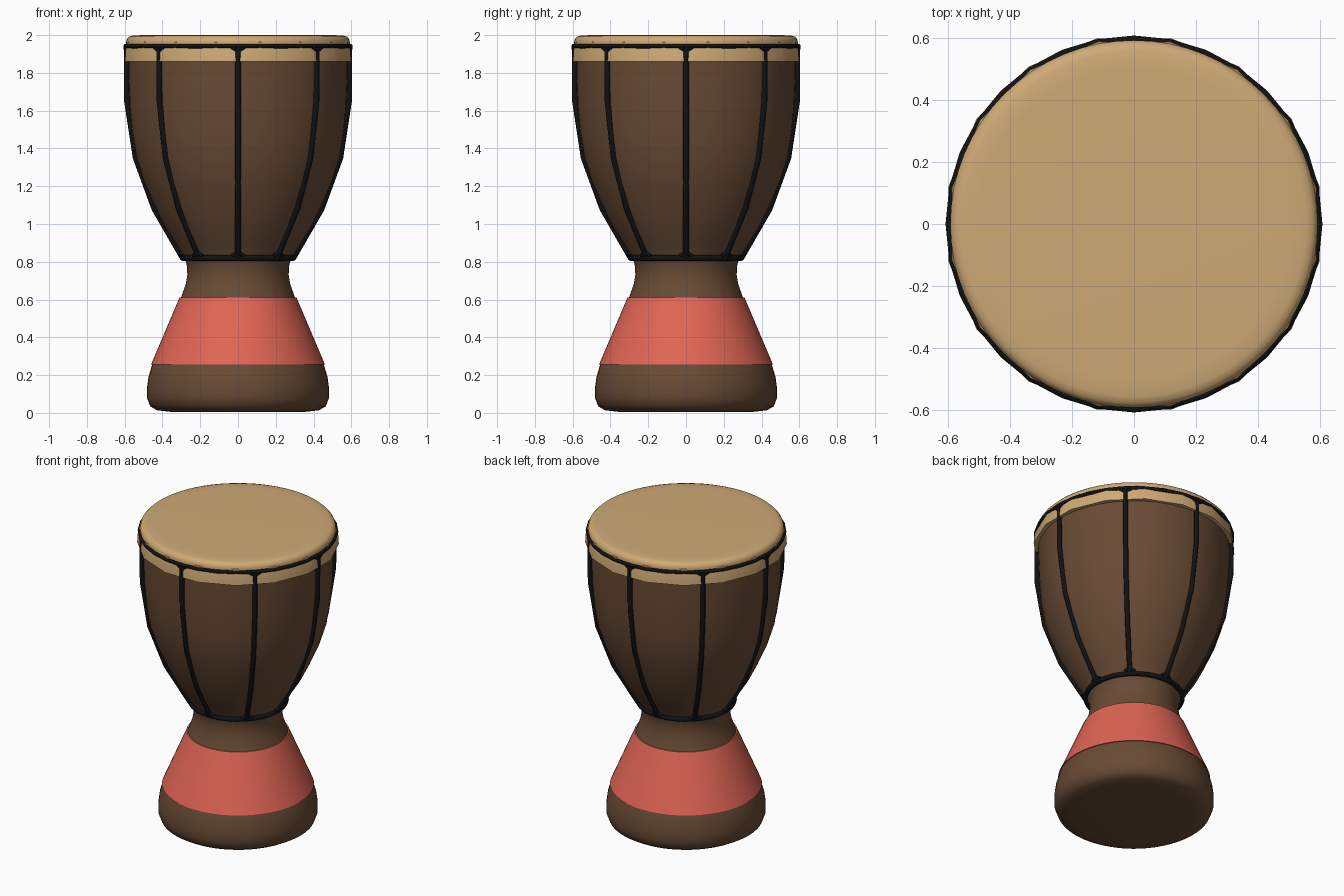
import bpy, bmesh, math
from mathutils import Vector

if "Cube" in bpy.data.objects:
    bpy.data.objects.remove(bpy.data.objects["Cube"])


def material(name, rgb):
    m = bpy.data.materials.new(name)
    m.diffuse_color = (*rgb, 1)
    m.use_nodes = True
    m.node_tree.nodes["Principled BSDF"].inputs["Base Color"].default_value = m.diffuse_color
    return m


wood = material("wood", (0.14, 0.07, 0.035))
hide = material("hide", (0.62, 0.40, 0.18))
red = material("red_paint", (0.75, 0.13, 0.09))
black = material("black_cord", (0.006, 0.006, 0.006))


def lathe(name, profile, sides, mat, offset=0.0, loop=False, smooth=40):
    """Spin an (r, z) profile round z; points on the axis become poles."""
    bm = bmesh.new()
    rings = []
    for r, z in profile:
        n = 1 if r == 0 else sides
        angles = [offset + math.tau * i / sides for i in range(n)]
        rings.append([bm.verts.new((r * math.cos(a), r * math.sin(a), z)) for a in angles])
    pairs = list(zip(rings, rings[1:])) + ([(rings[-1], rings[0])] if loop else [])
    for a, b in pairs:
        for i in range(sides):
            j = (i + 1) % sides
            quad = [a[i % len(a)], a[j % len(a)], b[j % len(b)], b[i % len(b)]]
            bm.faces.new(list(dict.fromkeys(quad)))
    bmesh.ops.recalc_face_normals(bm, faces=bm.faces)
    mesh = bpy.data.meshes.new(name)
    bm.to_mesh(mesh)
    bm.free()
    mesh.materials.append(mat)
    mesh.shade_smooth()
    mesh.set_sharp_from_angle(angle=math.radians(smooth))
    ob = bpy.data.objects.new(name, mesh)
    bpy.context.collection.objects.link(ob)
    return ob


def cord(name, points, radius, cyclic=False):
    """Round cord along a polyline."""
    cu = bpy.data.curves.new(name, 'CURVE')
    cu.dimensions = '3D'
    cu.bevel_depth = radius
    cu.bevel_resolution = 2
    cu.use_fill_caps = True
    sp = cu.splines.new('POLY')
    sp.points.add(len(points) - 1)
    for p, co in zip(sp.points, points):
        p.co = (*co, 1)
    sp.use_cyclic_u = cyclic
    sp.use_smooth = True
    cu.materials.append(black)
    ob = bpy.data.objects.new(name, cu)
    bpy.context.collection.objects.link(ob)
    return ob


def polar(r, a, z):
    return Vector((r * math.cos(a), r * math.sin(a), z))


# Goblet shaped wooden shell
lathe("shell", [(0, 0.005), (0.36, 0.006), (0.43, 0.014), (0.465, 0.035), (0.482, 0.08),
                (0.482, 0.13), (0.474, 0.19), (0.453, 0.26), (0.38, 0.43), (0.302, 0.61),
                (0.277, 0.68), (0.268, 0.73), (0.272, 0.79), (0.292, 0.835), (0.33, 0.895),
                (0.385, 0.98), (0.44, 1.09), (0.497, 1.22), (0.538, 1.35), (0.56, 1.48),
                (0.573, 1.62), (0.58, 1.8), (0.58, 1.95), (0, 1.95)], 64, wood)

# Painted band on the foot
lathe("painted_band", [(0.46, 0.257), (0.31, 0.61), (0.295, 0.61), (0.44, 0.257)],
      64, red, loop=True)

# Stretched drum head with a rounded lip
lathe("drum_head", [(0.592, 1.92), (0.592, 1.965), (0.588, 1.98), (0.576, 1.992),
                    (0.555, 1.998), (0.5, 2.0), (0, 2.0)], 64, hide)

# Sixteen sided skirt of the hide below the lip
lathe("hide_skirt", [(0.61, 1.86), (0.606, 1.92), (0.597, 1.96), (0.58, 1.97), (0.58, 1.86)],
      16, hide, offset=math.pi / 16, loop=True)

# Upper and lower cord rings
for name, r, z, thick in (("upper_ring", 0.595, 1.942, 0.012), ("lower_ring", 0.293, 0.82, 0.015)):
    cord(name, [polar(r, math.tau * i / 32, z) for i in range(32)], thick, True)

# Eight tension cords following the bowl
path = [(0.59, 1.945), (0.588, 1.65), (0.542, 1.35), (0.443, 1.08), (0.293, 0.82)]
for k in range(8):
    a = math.tau * k / 8
    cord(f"tension_cord_{k + 1}", [polar(r, a, z) for r, z in path], 0.015)
    # Small fillets where the cord meets the rings
    for r, z, s in ((0.593, 1.935, -1), (0.301, 0.832, 1)):
        w = 0.033 / r
        cord(f"cord_fillet_{k + 1}", [polar(r, a - w, z), polar(r + (0.012 if s > 0 else 0), a, z + s * 0.02),
                                      polar(r, a + w, z)], 0.01)
